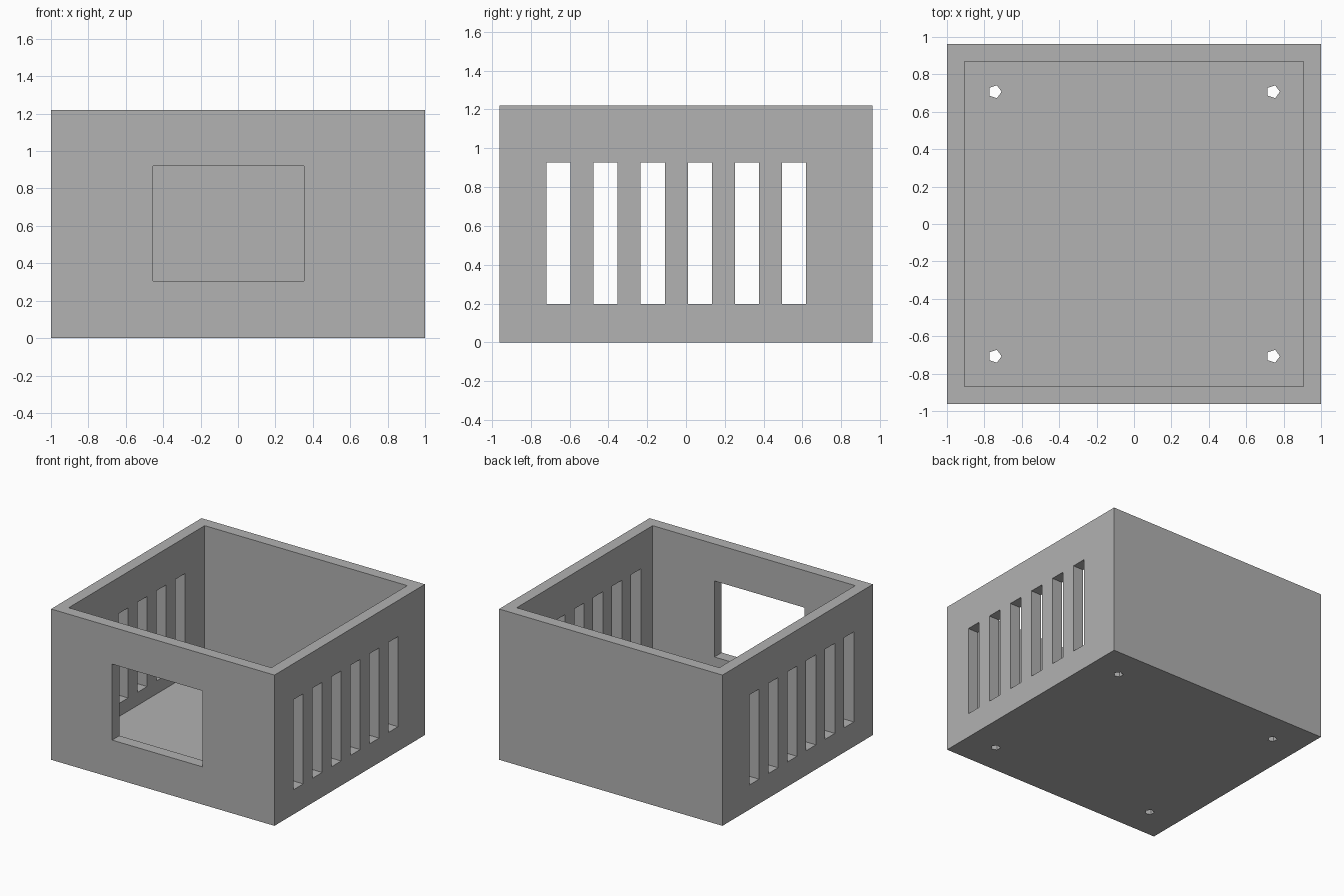
import bpy
import math
from mathutils import Vector

cube = bpy.data.objects.get("Cube")
if cube:
    bpy.data.objects.remove(cube, do_unlink=True)

HALF_X, HALF_Y, HEIGHT, WALL = 1.0, 0.962, 1.22, 0.093

grey = bpy.data.materials.new("plain grey")
grey.use_nodes = True
grey.diffuse_color = (0.445, 0.445, 0.445, 1)
grey.node_tree.nodes["Principled BSDF"].inputs["Base Color"].default_value = grey.diffuse_color


def box(name, low, high):
    """Axis-aligned box between two opposite corners."""
    low, high = Vector(low), Vector(high)
    bpy.ops.mesh.primitive_cube_add(size=1, location=(low + high) / 2)
    obj = bpy.context.object
    obj.name = name
    obj.scale = high - low
    bpy.ops.object.transform_apply(location=True, rotation=True, scale=True)
    obj.data.materials.append(grey)
    return obj


def cut(target, cutter):
    """Subtract the cutter from the target and discard it."""
    mod = target.modifiers.new("cut", "BOOLEAN")
    mod.operation = "DIFFERENCE"
    mod.solver = "EXACT"
    mod.object = cutter
    bpy.context.view_layer.objects.active = target
    bpy.ops.object.modifier_apply(modifier=mod.name)
    bpy.data.objects.remove(cutter, do_unlink=True)


# Open-topped enclosure with an even wall and floor thickness
enclosure = box("enclosure", (-HALF_X, -HALF_Y, 0), (HALF_X, HALF_Y, HEIGHT))
cut(enclosure, box("cavity", (WALL - HALF_X, WALL - HALF_Y, WALL),
                   (HALF_X - WALL, HALF_Y - WALL, HEIGHT + 1)))

# Window in the front wall only
cut(enclosure, box("front_window", (-0.454, -1.5, 0.305), (0.354, -0.5, 0.92)))

# Ventilation slots through both side walls
for i in range(6):
    y = -0.718 + i * 0.2424
    cut(enclosure, box("vent_slot", (-1.5, y, 0.199), (1.5, y + 0.124, 0.928)))

# Five-sided screw holes in the floor
for x in (-0.744, 0.744):
    for y in (-0.707, 0.707):
        bpy.ops.mesh.primitive_cylinder_add(vertices=5, radius=0.036, depth=0.4,
                                            location=(x, y, 0.05),
                                            rotation=(0, 0, -math.pi / 2))
        hole = bpy.context.object
        hole.data.materials.append(grey)
        cut(enclosure, hole)

enclosure.select_set(True)
bpy.ops.object.shade_flat()
